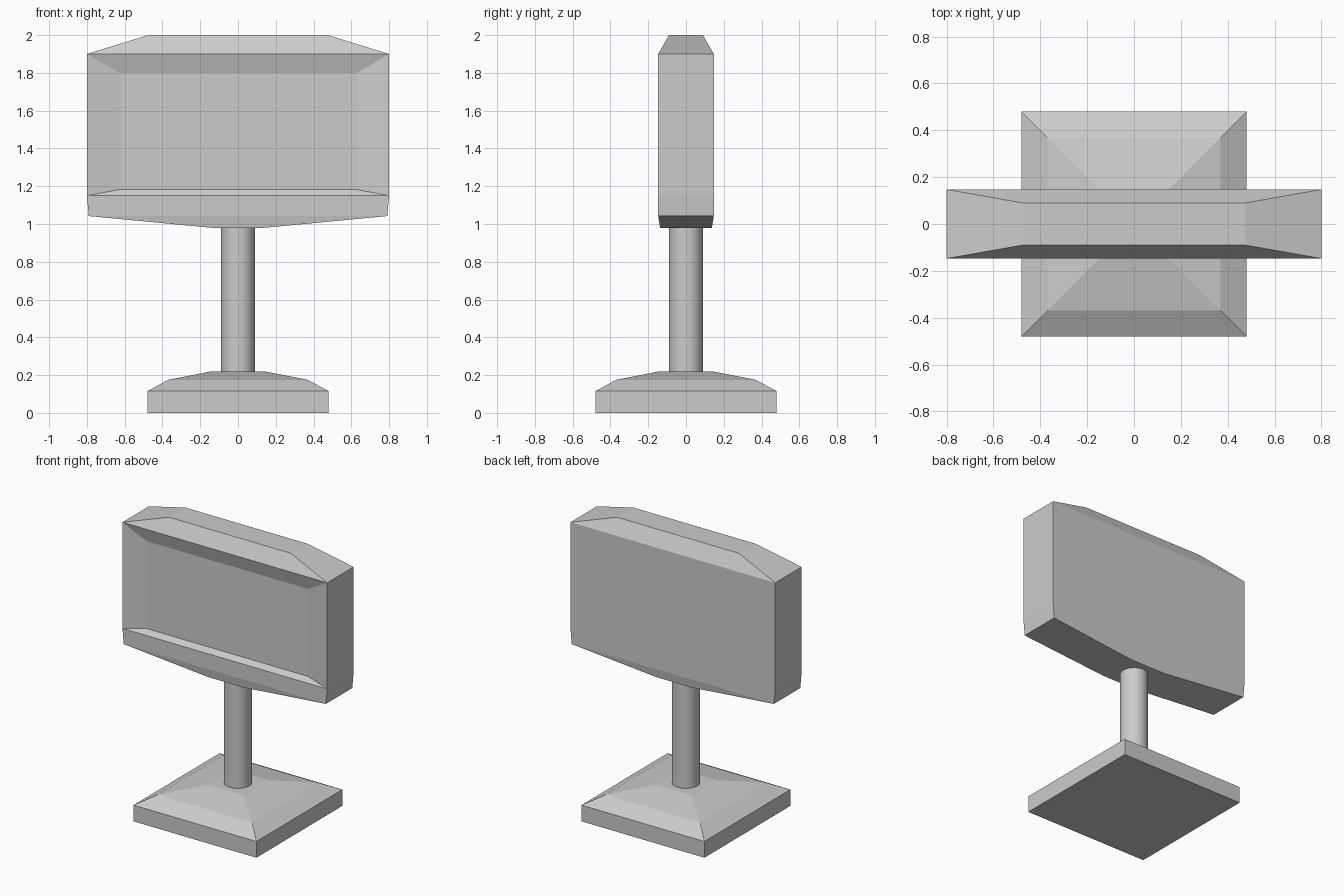
import bpy, bmesh
from mathutils import Vector

if "Cube" in bpy.data.objects:
    bpy.data.objects.remove(bpy.data.objects["Cube"])


def stacked_block(name, layers, recess=None):
    """Loft rectangles (half_x, half_y, z) from bottom to top, capped."""
    bm = bmesh.new()
    rings = [[bm.verts.new((sx * hx, sy * hy, z))
              for sx, sy in ((-1, -1), (1, -1), (1, 1), (-1, 1))]
             for hx, hy, z in layers]
    bm.faces.new(rings[0][::-1])
    bm.faces.new(rings[-1])
    fronts = []
    for low, high in zip(rings, rings[1:]):
        for i in range(4):
            j = (i + 1) % 4
            f = bm.faces.new((low[i], low[j], high[j], high[i]))
            if i == 0:
                fronts.append(f)
    if recess:
        # push a smaller panel into one of the front faces
        index, half_x, y, z_low, z_high = recess
        panel = bmesh.ops.extrude_discrete_faces(bm, faces=[fronts[index]])["faces"][0]
        mid = panel.calc_center_median().z
        for v in panel.verts:
            v.co = Vector((half_x if v.co.x > 0 else -half_x, y,
                           z_high if v.co.z > mid else z_low))
    bmesh.ops.recalc_face_normals(bm, faces=bm.faces)
    mesh = bpy.data.meshes.new(name)
    bm.to_mesh(mesh)
    bm.free()
    obj = bpy.data.objects.new(name, mesh)
    bpy.context.collection.objects.link(obj)
    return obj


# Square foot with a two-step sloped top
stacked_block("base", [(0.48, 0.48, 0), (0.48, 0.48, 0.115),
                       (0.37, 0.37, 0.175), (0.14, 0.14, 0.22)])

# Round post
bpy.ops.mesh.primitive_cylinder_add(vertices=32, radius=0.09, depth=0.78,
                                    location=(0, 0, 0.60))
bpy.context.object.name = "post"
bpy.ops.object.shade_smooth_by_angle()

# Display housing with tapered top and bottom and a shallow screen recess
stacked_block("display_housing",
              [(0.14, 0.137, 0.98), (0.79, 0.147, 1.042), (0.80, 0.147, 1.15),
               (0.80, 0.147, 1.90), (0.475, 0.09, 2.0)],
              recess=(2, 0.63, -0.117, 1.182, 1.80))
